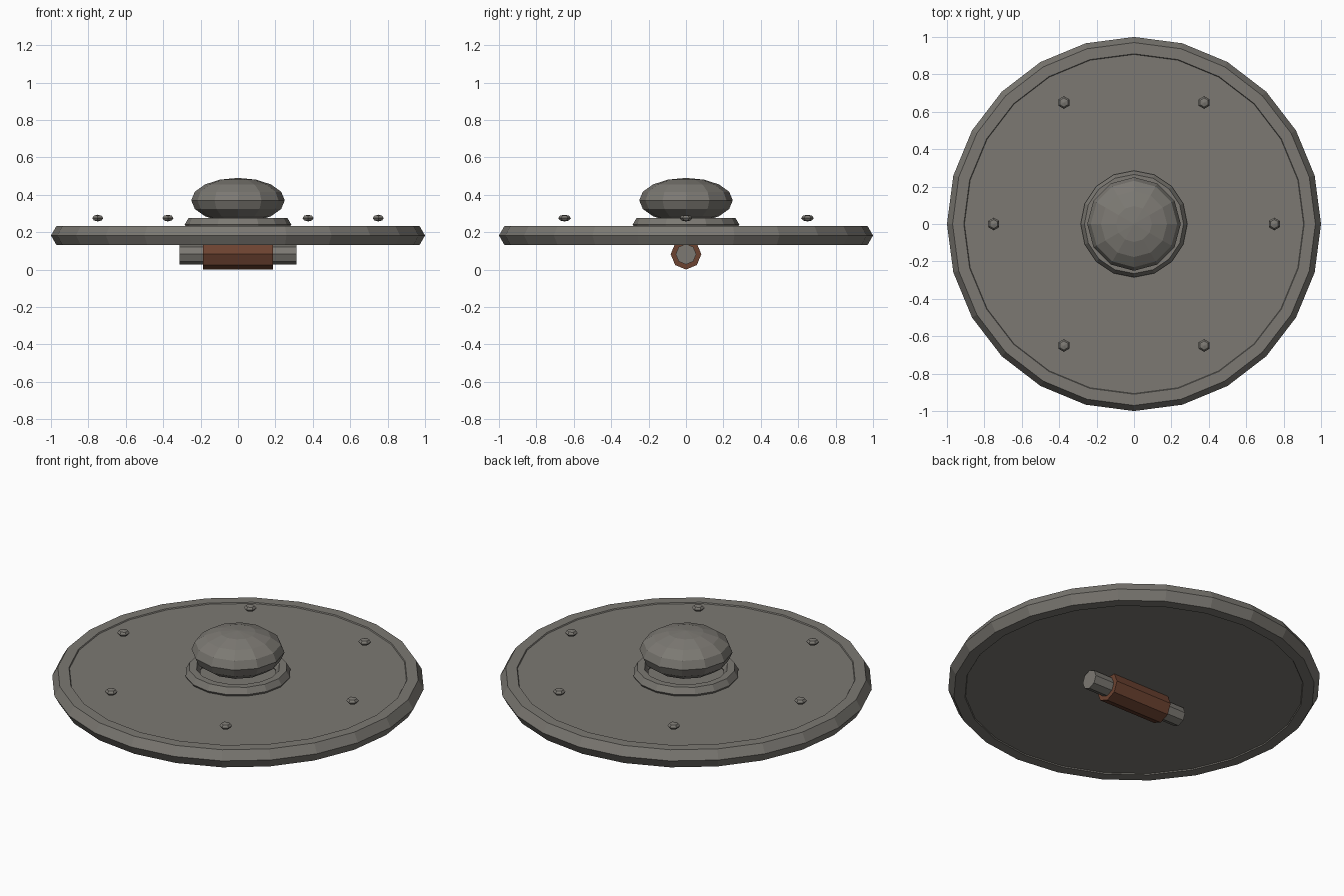
import bpy
from math import radians, cos, sin

if "Cube" in bpy.data.objects:
    bpy.data.objects.remove(bpy.data.objects["Cube"], do_unlink=True)


def material(name, rgb):
    mat = bpy.data.materials.new(name)
    mat.use_nodes = True
    mat.diffuse_color = (*rgb, 1)
    bsdf = next(n for n in mat.node_tree.nodes if n.type == "BSDF_PRINCIPLED")
    bsdf.inputs["Base Color"].default_value = (*rgb, 1)
    return mat


steel = material("dull_steel", (0.2, 0.19, 0.17))
leather = material("brown_leather", (0.15, 0.055, 0.03))


def finish(name, mat):
    obj = bpy.context.object
    obj.name = obj.data.name = name
    obj.data.materials.append(mat)
    bpy.ops.object.shade_flat()
    return obj


def cylinder(name, mat, sides, radius, length, z, rotation=(0, 0, 0)):
    bpy.ops.mesh.primitive_cylinder_add(vertices=sides, radius=radius, depth=length,
                                        location=(0, 0, z), rotation=rotation)
    return finish(name, mat)


def ring(name, mat, sides, major, minor, z):
    bpy.ops.mesh.primitive_torus_add(major_segments=sides, minor_segments=6,
                                     major_radius=major, minor_radius=minor,
                                     location=(0, 0, z))
    return finish(name, mat)


def dome(name, mat, sides, rings, radius, half_height, location):
    bpy.ops.mesh.primitive_uv_sphere_add(segments=sides, ring_count=rings,
                                         radius=radius, location=location)
    bpy.context.object.scale.z = half_height / radius
    return finish(name, mat)


# Round body and its raised rim
cylinder("shield_disc", steel, 24, 0.94, 0.092, 0.182)
ring("shield_rim", steel, 24, 0.94, 0.06, 0.182)

# Central boss sitting over a collar
ring("boss_collar", steel, 16, 0.245, 0.04, 0.24)
dome("boss", steel, 12, 8, 0.25, 0.12, (0, 0, 0.37))

# Six rivets in a circle
for i in range(6):
    a = radians(60 * i)
    dome(f"rivet_{i + 1}", steel, 6, 4, 0.034, 0.018,
         (0.75 * cos(a), 0.75 * sin(a), 0.275))

# Grip bar and leather wrap on the underside
along_x = (0, radians(90), 0)
cylinder("grip_bar", steel, 8, 0.055, 0.625, 0.082, along_x)
cylinder("grip_wrap", leather, 8, 0.082, 0.375, 0.082, along_x)
